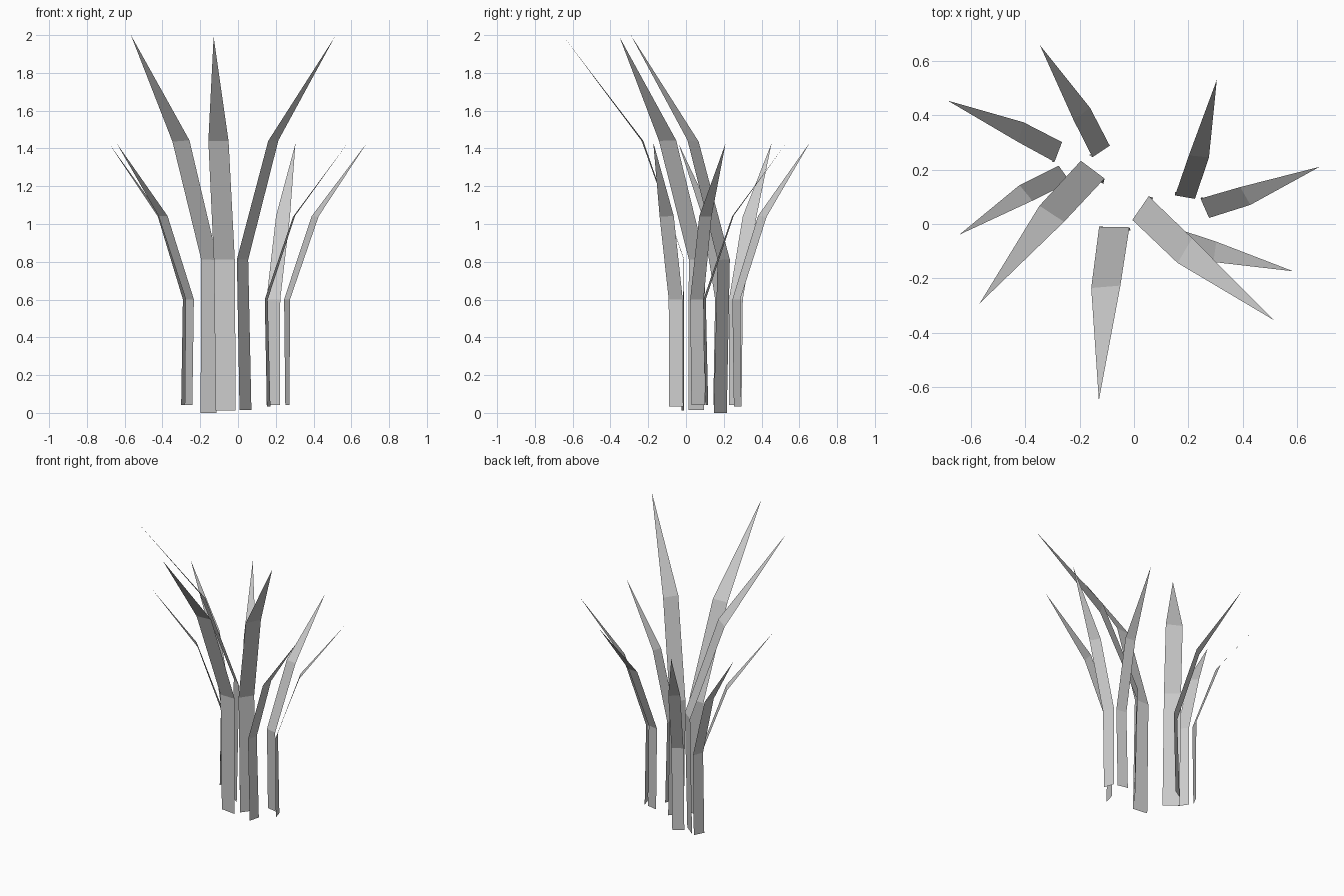
import bpy, bmesh
from math import radians

if "Cube" in bpy.data.objects:
    bpy.data.objects.remove(bpy.data.objects["Cube"])

# Each blade: (left xyz, right xyz) for base, lower bend, upper bend; then the tip
BLADES = {
    "front_blade": ([((-0.118, -0.010, 0.012), (-0.012, -0.024, 0.012)),
                     ((-0.128, -0.010, 0.812), (-0.017, -0.012, 0.812)),
                     ((-0.157, -0.235, 1.440), (-0.050, -0.226, 1.440))],
                    (-0.129, -0.648, 1.992)),
    "left_blade": ([((-0.198, 0.216, 0.0), (-0.113, 0.147, 0.0)),
                    ((-0.195, 0.232, 0.812), (-0.108, 0.167, 0.810)),
                    ((-0.347, 0.067, 1.436), (-0.257, 0.008, 1.443)),],
                   (-0.567, -0.292, 2.0)),
    "right_blade": ([((0.008, 0.012, 0.014), (0.071, 0.096, 0.014)),
                     ((-0.006, 0.015, 0.812), (0.054, 0.102, 0.812)),
                     ((0.160, -0.143, 1.440), (0.214, -0.052, 1.443))],
                    (0.512, -0.352, 1.99)),
}


def make_blade(name, rows, tip):
    """Flat tapering strip with two bends, ending in a point."""
    bm = bmesh.new()
    pairs = [[bm.verts.new(p) for p in row] for row in rows]
    for (a, b), (c, d) in zip(pairs, pairs[1:]):
        bm.faces.new((a, b, d, c))
    bm.faces.new((*pairs[-1], bm.verts.new(tip)))
    mesh = bpy.data.meshes.new(name)
    bm.to_mesh(mesh)
    bm.free()
    return mesh


meshes = {name: make_blade(name, *data) for name, data in BLADES.items()}

# One tall clump, and two smaller turned copies behind it
CLUMPS = [("tall", (0, 0, 0), 0, 1.0),
          ("small_left", (-0.288, 0.214, 0.033), -109.85, 0.7),
          ("small_right", (0.2315, 0.1006, 0.033), 114.9, 0.7)]

for clump, loc, turn, size in CLUMPS:
    for name, mesh in meshes.items():
        ob = bpy.data.objects.new(f"{clump}_{name}", mesh)
        ob.location = loc
        ob.rotation_euler.z = radians(turn)
        ob.scale = (size,) * 3
        bpy.context.collection.objects.link(ob)
